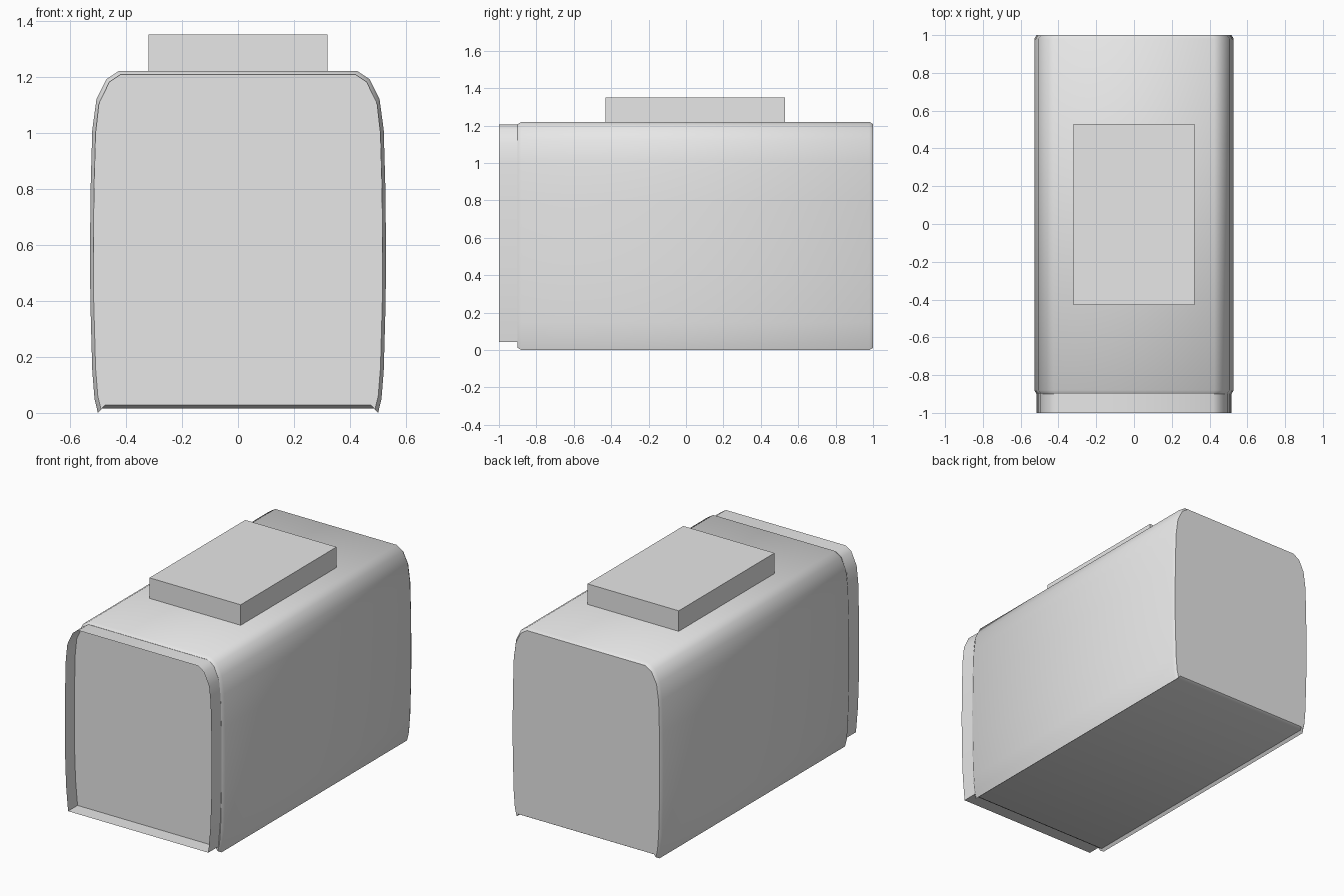
import bpy, bmesh, math

if "Cube" in bpy.data.objects:
    bpy.data.objects.remove(bpy.data.objects["Cube"])

grey = bpy.data.materials.new("plain grey")
grey.use_nodes = True
COLOUR = (0.8, 0.8, 0.8, 1)
grey.diffuse_color = COLOUR
grey.node_tree.nodes["Principled BSDF"].inputs["Base Color"].default_value = COLOUR


def outline(half):
    """Mirror a bottom-to-top half profile into a closed loop."""
    return half + [(-x, z) for x, z in reversed(half)]


def inset(profile, d):
    """Pull a profile in by roughly d on every side."""
    w = max(x for x, z in profile)
    mid = 0.61
    return [(x * (1 - d / w), mid + (z - mid) * (1 - d / mid)) for x, z in profile]


def loft(name, sections, front_cap=None, back_cap=None):
    """Skin (y, profile) sections, capping the chosen section indices."""
    bm = bmesh.new()
    rings = [[bm.verts.new((x, y, z)) for x, z in p] for y, p in sections]
    n = len(rings[0])
    for a, b in zip(rings, rings[1:]):
        for i in range(n):
            j = (i + 1) % n
            bm.faces.new((a[i], a[j], b[j], b[i]))
    for k in (front_cap, back_cap):
        if k is not None:
            bm.faces.new(rings[k] if k == back_cap else rings[k][::-1])
    bmesh.ops.recalc_face_normals(bm, faces=bm.faces)
    mesh = bpy.data.meshes.new(name)
    bm.to_mesh(mesh)
    bm.free()
    ob = bpy.data.objects.new(name, mesh)
    bpy.context.collection.objects.link(ob)
    mesh.materials.append(grey)
    return ob


def smooth(ob, degrees):
    bpy.ops.object.select_all(action='DESELECT')
    ob.select_set(True)
    bpy.context.view_layer.objects.active = ob
    bpy.ops.object.shade_smooth_by_angle(angle=math.radians(degrees))


# Main body: bulging sides, rounded top corners, small lip at the bottom corners
body = outline([(0.485, 0.016), (0.50, 0), (0.512, 0.05), (0.52, 0.15), (0.527, 0.4),
                (0.528, 0.6), (0.526, 0.8), (0.52, 1.01), (0.505, 1.12),
                (0.47, 1.19), (0.425, 1.22)])
small = inset(body, 0.012)
smooth(loft("body", [(-0.9, small), (-0.88, body), (0.98, body), (1, small)], 0, 3), 40)

# Thin open rim that stands out around the recessed front panel
rim = outline([(0.492, 0.042), (0.506, 0.2), (0.513, 0.4), (0.515, 0.6), (0.513, 0.8),
               (0.508, 1.0), (0.497, 1.1), (0.46, 1.18), (0.42, 1.207)])
smooth(loft("front_rim", [(-1, rim), (-0.9, rim)]), 40)

# Front panel set at the back of the rim
loft("front_panel", [(-0.905, rim), (-0.9, rim)], 0)

# Raised block on the top
block = outline([(0.32, 1.215), (0.32, 1.35)])
loft("top_block", [(-0.43, block), (0.53, block)], 0, 1)
